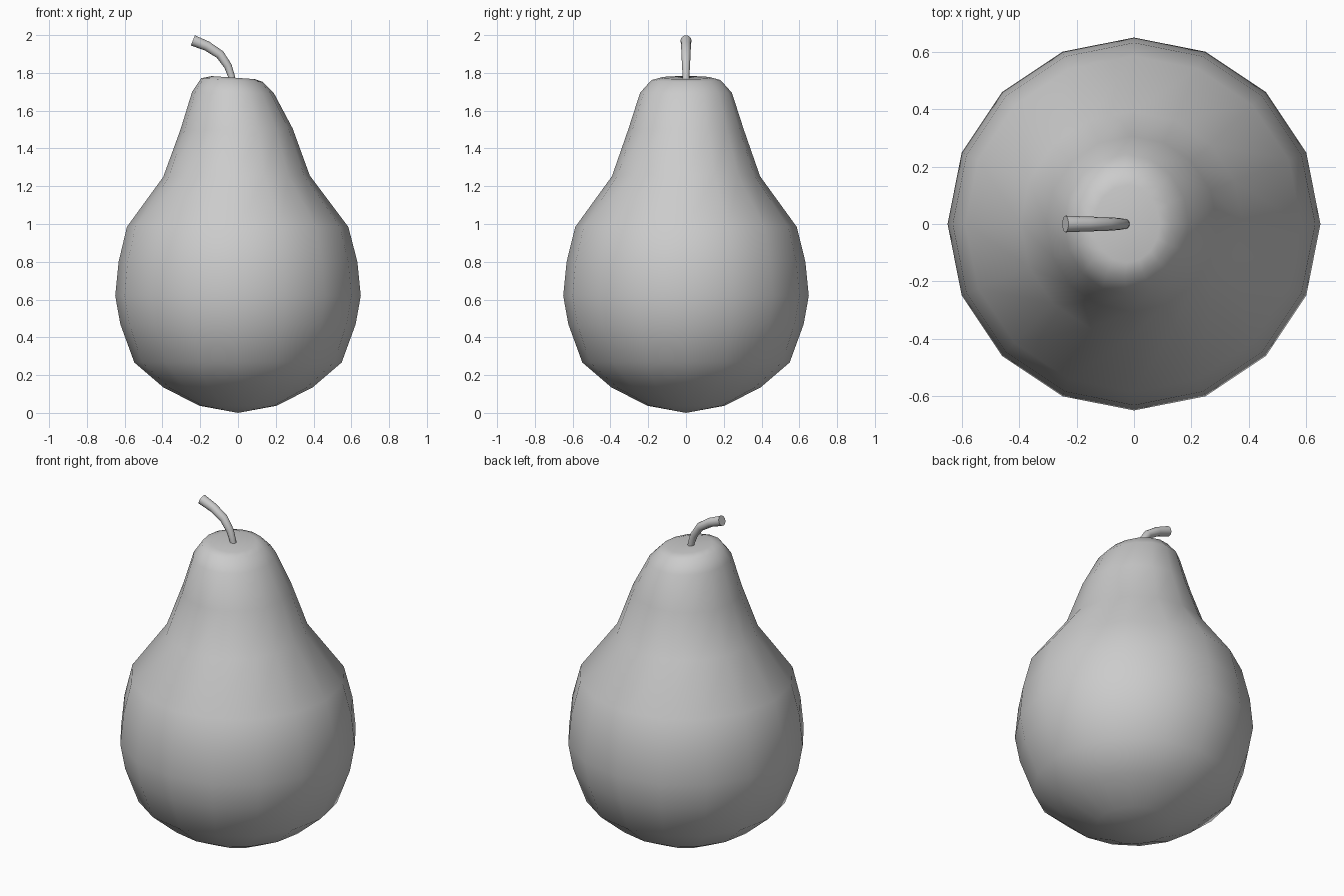
import bpy, bmesh, math
from mathutils import Vector

if "Cube" in bpy.data.objects:
    bpy.data.objects.remove(bpy.data.objects["Cube"])


def loft(name, rings, start, end):
    """Skin a list of closed point rings, closing both ends with a centre point."""
    bm = bmesh.new()
    loops = [[bm.verts.new(p) for p in ring] for ring in rings]
    n = len(loops[0])
    for a, b in zip(loops, loops[1:]):
        for i in range(n):
            j = (i + 1) % n
            bm.faces.new((a[i], a[j], b[j], b[i]))
    for loop, centre in ((loops[0], start), (loops[-1], end)):
        c = bm.verts.new(centre)
        for i in range(n):
            bm.faces.new((c, loop[i], loop[(i + 1) % n]))
    bmesh.ops.recalc_face_normals(bm, faces=bm.faces)
    mesh = bpy.data.meshes.new(name)
    bm.to_mesh(mesh)
    bm.free()
    obj = bpy.data.objects.new(name, mesh)
    bpy.context.collection.objects.link(obj)
    return obj


def shade(obj, degrees):
    bpy.ops.object.select_all(action='DESELECT')
    obj.select_set(True)
    bpy.context.view_layer.objects.active = obj
    bpy.ops.object.shade_smooth_by_angle(angle=math.radians(degrees))


# Pear body: centre x, x radius, y radius, height, slope along x
profile = [
    (0, 0.205, 0.205, 0.038, 0),
    (0, 0.395, 0.395, 0.135, 0),
    (0, 0.549, 0.549, 0.267, 0),
    (0, 0.623, 0.623, 0.47, 0),
    (0, 0.65, 0.65, 0.62, 0),
    (0, 0.632, 0.632, 0.80, 0),
    (-0.002, 0.586, 0.586, 0.985, 0),
    (-0.008, 0.388, 0.392, 1.253, 0.01),
    (-0.008, 0.298, 0.306, 1.50, 0.015),
    (-0.026, 0.217, 0.243, 1.695, -0.02),
    (-0.032, 0.163, 0.183, 1.762, -0.06),
    (-0.025, 0.115, 0.135, 1.775, -0.07),
]
SIDES = 16
angles = [2 * math.pi * i / SIDES for i in range(SIDES)]
rings = [[(cx + rx * math.cos(a), ry * math.sin(a), z + slope * rx * math.cos(a))
          for a in angles] for cx, rx, ry, z, slope in profile]
body = loft("pear_body", rings, (0, 0, 0), (-0.02, 0, 1.77))
shade(body, 80)

# Curved stem, thickening towards its cut tip: x, z, radius
path = [(-0.026, 1.72, 0.017), (-0.034, 1.78, 0.018), (-0.053, 1.836, 0.021),
        (-0.095, 1.897, 0.024), (-0.164, 1.942, 0.026), (-0.239, 1.972, 0.029)]
points = [Vector((x, 0, z)) for x, z, r in path]
rings = []
for i, p in enumerate(points):
    t = (points[min(i + 1, len(points) - 1)] - points[max(i - 1, 0)]).normalized()
    side = Vector((0, 1, 0))
    up = t.cross(side)
    r = path[i][2]
    rings.append([p + r * (math.cos(2 * math.pi * k / 12) * side
                           + math.sin(2 * math.pi * k / 12) * up) for k in range(12)])
stem = loft("stem", rings, points[0], points[-1])
shade(stem, 50)
